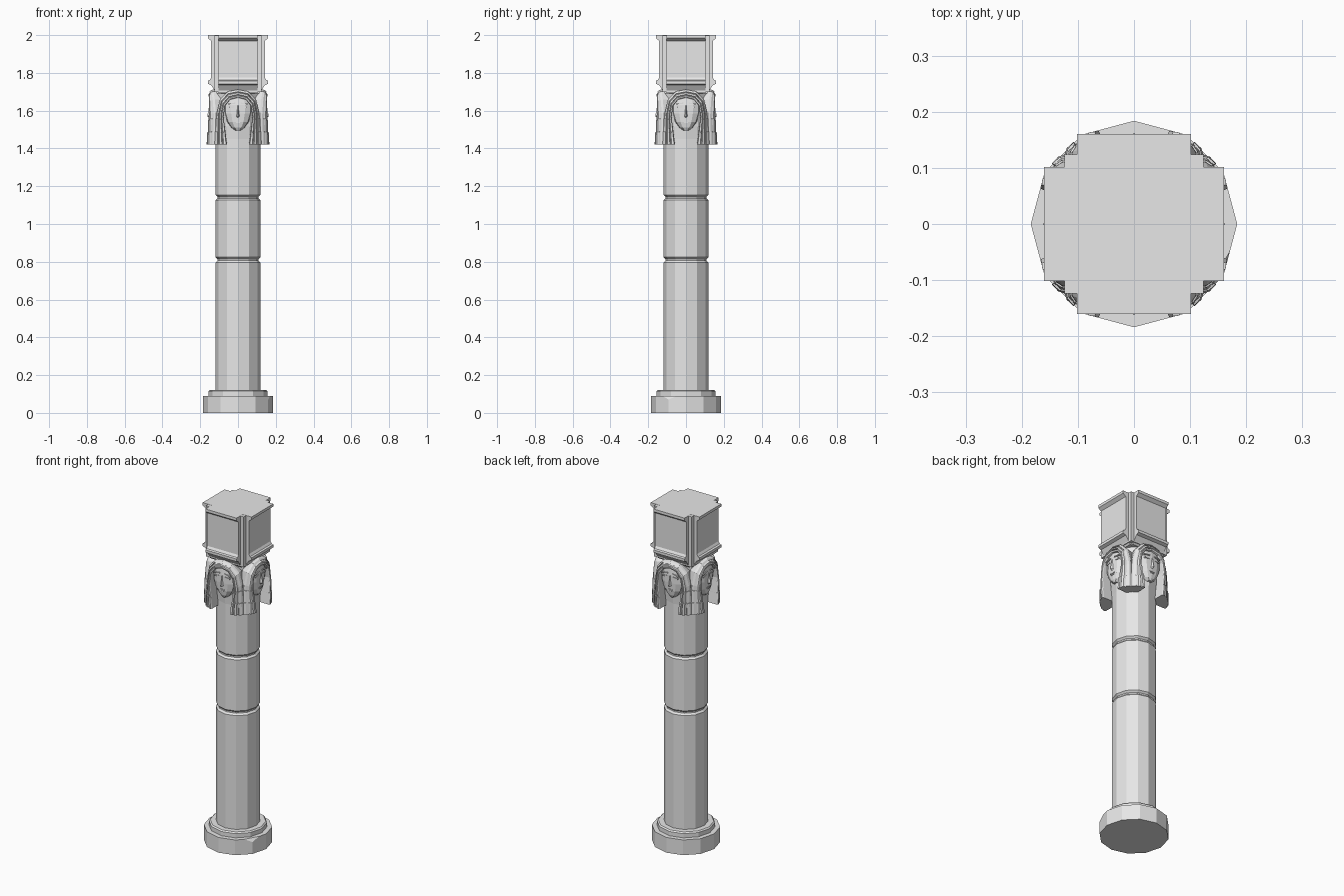
import bpy, bmesh
from math import sin, cos, pi, radians
from mathutils import Vector, Matrix

cube = bpy.data.objects.get("Cube")
if cube:
    bpy.data.objects.remove(cube, do_unlink=True)

stone = bpy.data.materials.new("grey_stone")
stone.use_nodes = True
stone.diffuse_color = (0.8, 0.8, 0.8, 1)
stone.node_tree.nodes["Principled BSDF"].inputs["Base Color"].default_value = (0.8, 0.8, 0.8, 1)


def finish(name, bm):
    bmesh.ops.recalc_face_normals(bm, faces=bm.faces)
    me = bpy.data.meshes.new(name)
    bm.to_mesh(me)
    bm.free()
    me.materials.append(stone)
    ob = bpy.data.objects.new(name, me)
    bpy.context.collection.objects.link(ob)
    return ob


def loft(bm, rings):
    """Skin closed rings of points and cap both ends."""
    rows = [[bm.verts.new(p) for p in ring] for ring in rings]
    n = len(rows[0])
    for a, b in zip(rows, rows[1:]):
        for i in range(n):
            j = (i + 1) % n
            bm.faces.new((a[i], a[j], b[j], b[i]))
    bm.faces.new(rows[0])
    bm.faces.new(rows[-1])


def lathe(profile, sides=12):
    bm = bmesh.new()
    loft(bm, [[(r * cos(2 * pi * i / sides), r * sin(2 * pi * i / sides), z)
               for i in range(sides)] for r, z in profile])
    return bm


def four_sides(name, build):
    """Make one copy of a part for each side of the column."""
    for k, side in enumerate(("front", "left", "back", "right")):
        bm = bmesh.new()
        build(bm)
        bm.transform(Matrix.Rotation(k * pi / 2, 4, "Z"))
        finish(f"{side}_{name}", bm)


# Plinth with a broken corner
bm = lathe([(0.184, 0), (0.184, 0.09)])
d = Vector((cos(-pi / 6), sin(-pi / 6), 0))
cut = bmesh.ops.bisect_plane(
    bm, geom=bm.verts[:] + bm.edges[:] + bm.faces[:],
    plane_co=d * 0.184 + Vector((0, 0, 0.07)),
    plane_no=d * 0.85 + Vector((0, 0, 0.5)), clear_outer=True)
bmesh.ops.holes_fill(bm, edges=[e for e in bm.edges if e.is_boundary])
finish("plinth", bm)
finish("base_ring", lathe([(0.157, 0.08), (0.157, 0.115), (0.15, 0.122)]))

# Shaft drums with bevelled joints
R, G = 0.119, 0.109
shaft = [(R, 0.11)]
for z in (0.81, 1.14):
    shaft += [(R, z - 0.014), (G, z - 0.004), (G, z + 0.004), (R, z + 0.014)]
finish("shaft", lathe(shaft + [(R, 1.45), (0.125, 1.52), (0.125, 1.69), (0.11, 1.72)]))

# Wig: stations from crown to lappet end
# inner x, inner z, outer x, outer z, inner depth, outer depth
STATIONS = [
    (0.000, 1.668, 0.000, 1.712, 0.150, 0.140),
    (0.042, 1.658, 0.055, 1.702, 0.151, 0.137),
    (0.068, 1.625, 0.096, 1.660, 0.153, 0.130),
    (0.076, 1.570, 0.112, 1.590, 0.155, 0.124),
    (0.074, 1.550, 0.114, 1.560, 0.155, 0.123),
    (0.074, 1.549, 0.116, 1.559, 0.159, 0.125),
    (0.066, 1.485, 0.120, 1.490, 0.160, 0.126),
    (0.066, 1.484, 0.122, 1.489, 0.165, 0.129),
    (0.058, 1.420, 0.125, 1.420, 0.166, 0.130),
]
BANDS = 3


def wig_section(s, sign):
    xi, zi, xo, zo, yi, yo = s
    pts = [(xi, 0.085, zi)]
    for b in range(BANDS):
        for f, sink in ((0.04, 0.008), (0.22, 0), (0.78, 0), (0.96, 0.008)):
            t = (b + f) / BANDS
            bulge = 0.010 * sin(pi * t)
            pts.append((xi + (xo - xi) * t, yi + (yo - yi) * t + bulge - sink,
                        zi + (zo - zi) * t))
    pts.append((xo * 0.85, 0.085, zo))
    return [(sign * x, -y, z) for x, y, z in pts]


def wig(bm):
    rings = [wig_section(s, -1) for s in reversed(STATIONS)]
    loft(bm, rings + [wig_section(s, 1) for s in STATIONS[1:]])


four_sides("wig", wig)


# Face: tapered mask with a pointed chin
def mask(bm):
    rows = [(1.495, 0.016, 0.136), (1.51, 0.036, 0.143), (1.54, 0.058, 0.148),
            (1.585, 0.072, 0.150), (1.63, 0.074, 0.149), (1.68, 0.060, 0.142)]
    rings = []
    for z, w, y in rows:
        half = [(1, 0.105), (0.9, y - 0.018), (0.5, y - 0.003), (0.0, y)]
        right = [(w * u, -v, z) for u, v in half]
        rings.append(right + [(-x, v, zz) for x, v, zz in reversed(right[:-1])])
    loft(bm, rings)


four_sides("face", mask)


def box(bm, centre, size, tilt=0):
    m = (Matrix.Translation(centre) @ Matrix.Rotation(radians(tilt), 4, "Y")
         @ Matrix.Diagonal((*size, 1)))
    bmesh.ops.create_cube(bm, size=1, matrix=m)


def features(bm):
    # nose wedge
    loft(bm, [[(-w, -0.140, z), (0, -y, z), (w, -0.140, z)]
              for z, w, y in ((1.563, 0.012, 0.150), (1.570, 0.013, 0.163), (1.628, 0.006, 0.152))])
    # brows, eyes and lips
    for s in (-1, 1):
        box(bm, (s * 0.034, -0.145, 1.637), (0.040, 0.012, 0.006), s * 8)
        box(bm, (s * 0.034, -0.145, 1.619), (0.028, 0.010, 0.008), s * 4)
    box(bm, (0, -0.146, 1.546), (0.030, 0.010, 0.005))
    box(bm, (0, -0.145, 1.538), (0.022, 0.010, 0.005))


four_sides("face_features", features)

# Abacus: two crossing moulded blocks and a square corner core
HALF = [(0.112, 1.69), (0.142, 1.735), (0.160, 1.742), (0.160, 1.758), (0.150, 1.762),
        (0.142, 1.775), (0.142, 1.970), (0.160, 1.984), (0.160, 2.0)]
outline = HALF + [(-y, z) for y, z in reversed(HALF)]
for name, turn in (("abacus_front_to_back", 0), ("abacus_side_to_side", pi / 2)):
    bm = bmesh.new()
    loft(bm, [[(x, y, z) for y, z in outline] for x in (-0.102, 0.102)])
    bm.transform(Matrix.Rotation(turn, 4, "Z"))
    finish(name, bm)

bm = bmesh.new()
box(bm, (0, 0, 1.8495), (0.247, 0.247, 0.299))
finish("abacus_core", bm)
